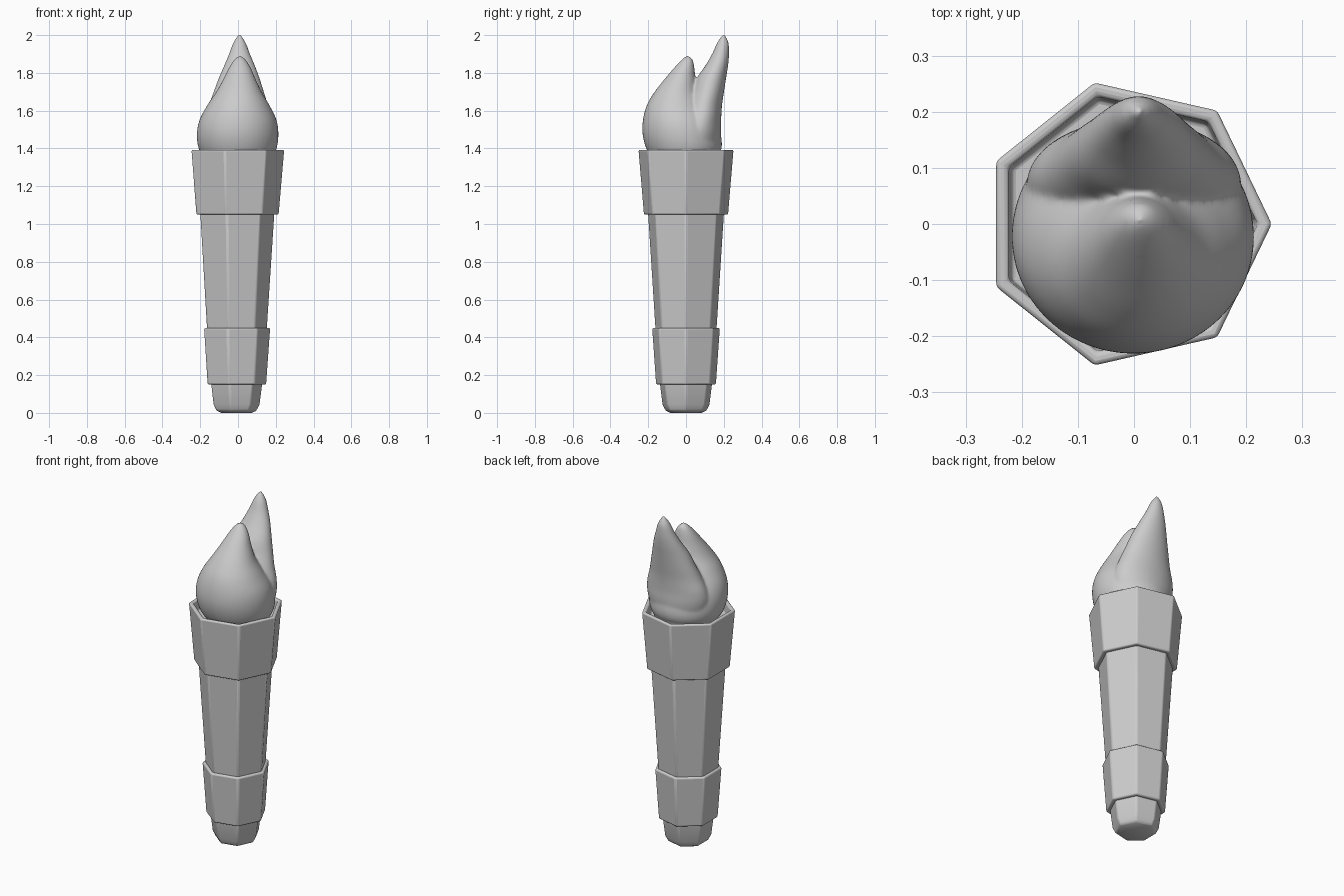
import bpy, bmesh
from math import cos, sin, pi

if "Cube" in bpy.data.objects:
    bpy.data.objects.remove(bpy.data.objects["Cube"])

SIDES = 7
AXIS_X = -0.0128


def finish(name, bm):
    bmesh.ops.recalc_face_normals(bm, faces=bm.faces)
    mesh = bpy.data.meshes.new(name)
    bm.to_mesh(mesh)
    bm.free()
    obj = bpy.data.objects.new(name, mesh)
    bpy.context.collection.objects.link(obj)
    return obj


def loft(bm, rings, n):
    """Skin a stack of ellipses (z, cx, cy, rx, ry) and cap both ends."""
    loops = [[bm.verts.new((cx + rx * cos(2 * pi * i / n), cy + ry * sin(2 * pi * i / n), z))
              for i in range(n)] for z, cx, cy, rx, ry in rings]
    for a, b in zip(loops, loops[1:]):
        for i in range(n):
            j = (i + 1) % n
            bm.faces.new((a[i], a[j], b[j], b[i]))
    bm.faces.new(loops[0][::-1])
    bm.faces.new(loops[-1])


def heptagon_part(name, profile, bevel):
    bm = bmesh.new()
    loft(bm, [(z, AXIS_X, 0, r, r) for r, z in profile], SIDES)
    obj = finish(name, bm)
    mod = obj.modifiers.new("bevel", 'BEVEL')
    mod.width = bevel
    mod.segments = 3
    mod.limit_method = 'ANGLE'
    mod.angle_limit = 0.5
    bpy.ops.object.select_all(action='DESELECT')
    obj.select_set(True)
    bpy.context.view_layer.objects.active = obj
    bpy.ops.object.shade_smooth_by_angle(angle=0.5)
    return obj


def spline(keys, steps=6):
    """Catmull-Rom through the key rings."""
    out = []
    for k in range(len(keys) - 1):
        p0, p1 = keys[max(k - 1, 0)], keys[k]
        p2, p3 = keys[k + 1], keys[min(k + 2, len(keys) - 1)]
        for s in range(steps):
            t = s / steps
            out.append(tuple(0.5 * (2 * b + (c - a) * t + (2 * a - 5 * b + 4 * c - d) * t * t
                                    + (3 * b - a - 3 * c + d) * t ** 3)
                             for a, b, c, d in zip(p0, p1, p2, p3)))
    return out + [keys[-1]]


# Seven-sided handle, bottom to top
heptagon_part("pommel", [(0.085, 0), (0.112, 0.012), (0.129, 0.045), (0.145, 0.17)], 0.008)
heptagon_part("grip_band", [(0.164, 0.15), (0.185, 0.45)], 0.009)
heptagon_part("shaft", [(0.166, 0.42), (0.208, 1.07)], 0.009)
# Hollow cup holding the flame
heptagon_part("cup", [(0.23, 1.05), (0.259, 1.393), (0.234, 1.393), (0.228, 1.33)], 0.008)

# Flame: round front lobe and taller back lobe, fused
front_lobe = [(1.32, 0, -0.01, 0.16, 0.15), (1.39, -0.002, -0.01, 0.203, 0.196),
              (1.47, -0.002, -0.022, 0.216, 0.207), (1.55, 0, -0.035, 0.204, 0.193),
              (1.63, 0.002, -0.05, 0.164, 0.157), (1.70, 0.005, -0.05, 0.120, 0.116),
              (1.77, 0.008, -0.03, 0.084, 0.081), (1.83, 0.01, -0.008, 0.056, 0.052),
              (1.87, 0.01, 0.006, 0.030, 0.029), (1.89, 0.01, 0.008, 0.006, 0.006)]
back_lobe = [(1.34, 0, 0.03, 0.16, 0.14), (1.47, 0, 0.06, 0.19, 0.126),
             (1.55, 0, 0.08, 0.185, 0.106), (1.63, 0.002, 0.095, 0.157, 0.096),
             (1.70, 0.004, 0.115, 0.133, 0.086), (1.77, 0.006, 0.134, 0.109, 0.078),
             (1.84, 0.008, 0.163, 0.081, 0.060), (1.90, 0.008, 0.183, 0.056, 0.045),
             (1.96, 0.008, 0.195, 0.033, 0.030), (2.005, 0.008, 0.2, 0.005, 0.005)]
bm = bmesh.new()
for lobe in (front_lobe, back_lobe):
    loft(bm, spline(lobe), 48)
flame = finish("flame", bm)
remesh = flame.modifiers.new("fuse", 'REMESH')
remesh.mode = 'VOXEL'
remesh.voxel_size = 0.007
remesh.use_smooth_shade = True
smooth = flame.modifiers.new("soften", 'SMOOTH')
smooth.factor = 0.5
smooth.iterations = 10
